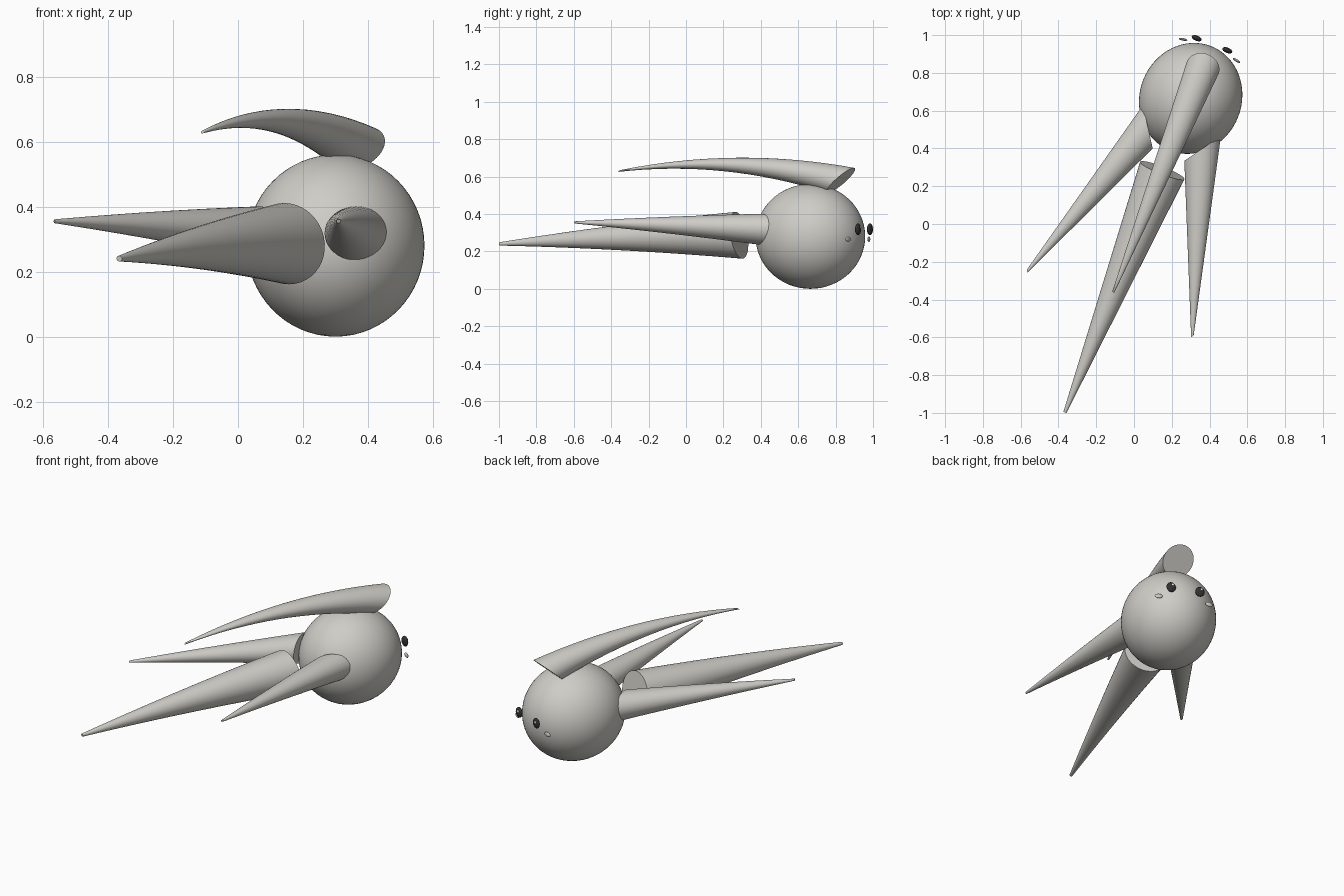
import bpy, bmesh, math
from mathutils import Vector, Matrix

if "Cube" in bpy.data.objects:
    bpy.data.objects.remove(bpy.data.objects["Cube"], do_unlink=True)

# Everything is built in the creature's own frame (x = side, y = heading), then turned
PLACE = Matrix.Translation((0.30, 0.665, 0)) @ Matrix.Rotation(math.radians(-21.5), 4, 'Z')


def material(name, color):
    m = bpy.data.materials.new(name)
    m.use_nodes = True
    m.diffuse_color = (*color, 1)
    m.node_tree.nodes["Principled BSDF"].inputs["Base Color"].default_value = (*color, 1)
    return m


SKIN = material("pale warm grey", (0.62, 0.61, 0.57))
DARK = material("eye black", (0.03, 0.03, 0.03))
WHITE = material("eye glint white", (0.9, 0.9, 0.9))


def finish(name, bm, mat):
    bmesh.ops.recalc_face_normals(bm, faces=bm.faces)
    mesh = bpy.data.meshes.new(name)
    bm.to_mesh(mesh)
    bm.free()
    mesh.materials.append(mat)
    ob = bpy.data.objects.new(name, mesh)
    bpy.context.collection.objects.link(ob)
    ob.matrix_world = PLACE
    bpy.ops.object.select_all(action='DESELECT')
    ob.select_set(True)
    bpy.context.view_layer.objects.active = ob
    bpy.ops.object.shade_smooth_by_angle(angle=math.radians(40))
    return ob


def ellipsoid(name, center, radii, mat, turn=0, segments=24):
    bm = bmesh.new()
    bmesh.ops.create_uvsphere(
        bm, u_segments=segments, v_segments=segments // 2, radius=1,
        matrix=Matrix.Translation(center) @ Matrix.Rotation(math.radians(turn), 4, 'Z')
        @ Matrix.Diagonal((*radii, 1)))
    return finish(name, bm, mat)


def horn(name, base, tip, u, v, bulge, mat, tip_size=0.07, sides=40, steps=16):
    """Tapered limb from an elliptical base (half axes u, v) to a blunt tip, arched by bulge."""
    base, tip, u, v = Vector(base), Vector(tip), Vector(u), Vector(v)
    bm = bmesh.new()
    rings = []
    for i in range(steps + 1):
        t = i / steps
        c = base.lerp(tip, t) + Vector((0, 0, 4 * bulge * t * (1 - t)))
        r = 1 + (tip_size - 1) * t
        angles = [2 * math.pi * k / sides for k in range(sides)]
        rings.append([bm.verts.new(c + r * (math.cos(a) * u + math.sin(a) * v)) for a in angles])
    for a, b in zip(rings, rings[1:]):
        for k in range(sides):
            n = (k + 1) % sides
            bm.faces.new((a[k], a[n], b[n], b[k]))
    bm.faces.new(rings[0])
    bm.faces.new(rings[-1])
    return finish(name, bm, mat)


# Round body
ellipsoid("body", (0, 0, 0.28), (0.27, 0.297, 0.28), SKIN, segments=64)

# Tail floating just behind the body, and the arched top fin
horn("tail", (0, -0.41, 0.286), (-0.01, -1.79, 0.24),
     (0.126, 0, 0), (0, -0.02, 0.125), 0.01, SKIN)
horn("top_fin", (0, 0.175, 0.58), (-0.005, -1.1, 0.63),
     (0.09, 0, 0), (0, 0.075, 0.067), 0.06, SKIN)

# Paired side fins, eyes and cheeks
for side, label in ((1, "left"), (-1, "right")):
    horn(label + "_fin", (side * 0.156, -0.223, 0.318), (side * 0.47, -1.168, 0.355),
         (side * 0.066, 0.097, 0), (0, 0, 0.083), 0.004, SKIN)
    ellipsoid(label + "_eye", (side * 0.087, 0.308, 0.318), (0.028, 0.014, 0.031), DARK)
    ellipsoid(label + "_eye_glint", (side * 0.087 - 0.006, 0.319, 0.328),
              (0.008, 0.005, 0.008), WHITE, segments=12)
    ellipsoid(label + "_cheek", (side * 0.152, 0.276, 0.265), (0.023, 0.007, 0.014),
              SKIN, turn=-side * 10)
